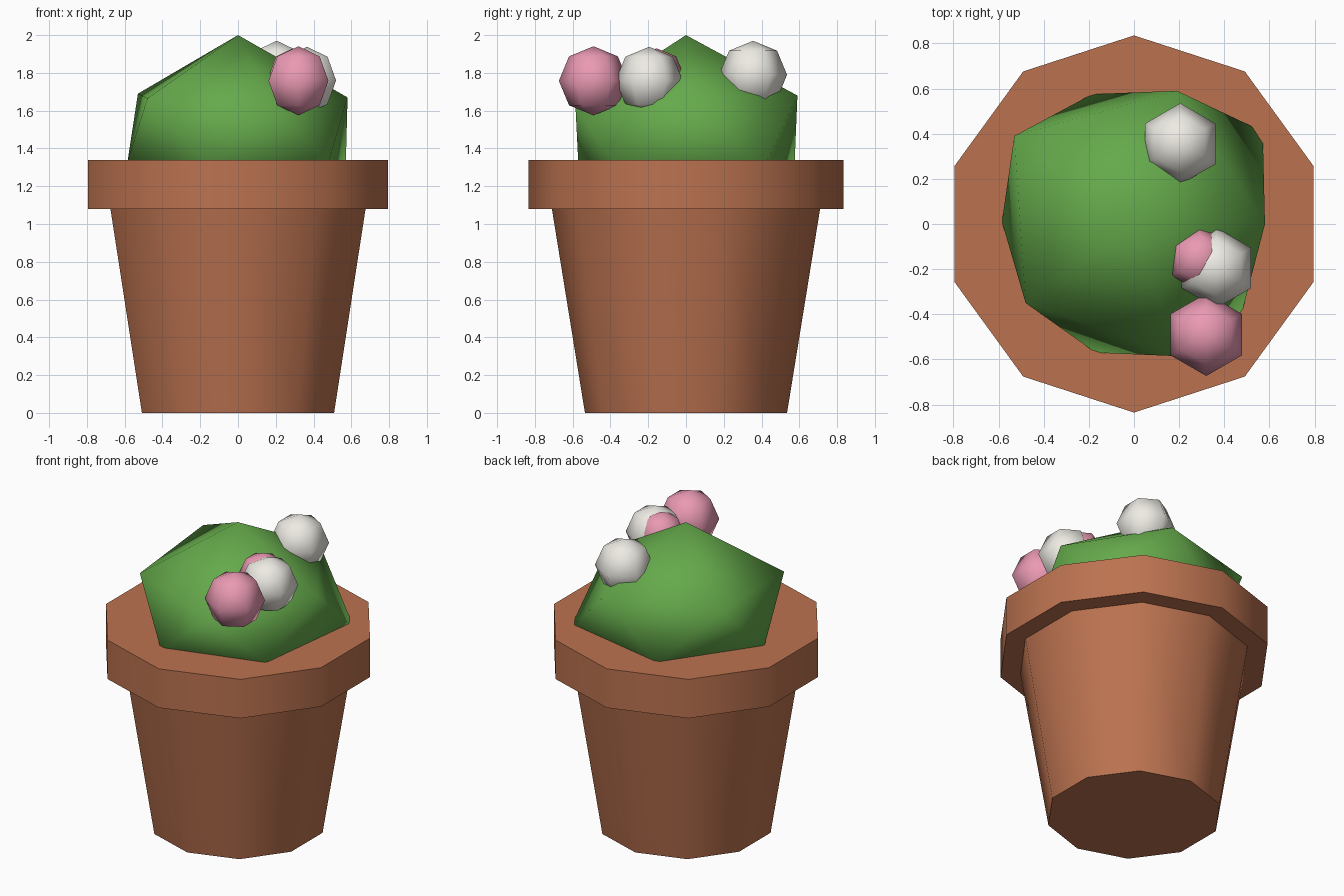
import bpy, bmesh, math

if "Cube" in bpy.data.objects:
    bpy.data.objects.remove(bpy.data.objects["Cube"])


def material(name, rgb):
    m = bpy.data.materials.new(name)
    m.diffuse_color = (*rgb, 1)
    m.use_nodes = True
    m.node_tree.nodes["Principled BSDF"].inputs["Base Color"].default_value = m.diffuse_color
    return m


def finish(name, bm, mat, angle):
    bmesh.ops.recalc_face_normals(bm, faces=bm.faces)
    me = bpy.data.meshes.new(name)
    bm.to_mesh(me)
    bm.free()
    ob = bpy.data.objects.new(name, me)
    bpy.context.collection.objects.link(ob)
    me.materials.append(mat)
    bpy.ops.object.select_all(action='DESELECT')
    ob.select_set(True)
    bpy.context.view_layer.objects.active = ob
    bpy.ops.object.shade_smooth_by_angle(angle=math.radians(angle))
    return ob


terracotta = material("terracotta", (0.50, 0.17, 0.08))
green = material("green", (0.13, 0.40, 0.07))
pink = material("pink", (0.82, 0.32, 0.45))
white = material("white", (0.85, 0.83, 0.77))

# Pot: ten-sided turned profile, with a corner towards +y
SIDES = 10
profile = [(0.535, 0), (0.71, 1.08), (0.835, 1.08), (0.835, 1.34)]
bm = bmesh.new()
rings = []
for r, z in profile:
    angles = [2 * math.pi * i / SIDES for i in range(SIDES)]
    rings.append([bm.verts.new((r * math.sin(a), r * math.cos(a), z)) for a in angles])
for lo, hi in zip(rings, rings[1:]):
    for i in range(SIDES):
        j = (i + 1) % SIDES
        bm.faces.new((lo[i], lo[j], hi[j], hi[i]))
bm.faces.new(rings[0])
bm.faces.new(rings[-1])
finish("pot", bm, terracotta, 40)

# Cactus: uneven twenty-faced ball, lower part sunk into the pot
upper = [(0.58, 0, 1.67), (0.19, 0.59, 1.68), (-0.53, 0.39, 1.69),
         (-0.48, -0.35, 1.665), (0.19, -0.585, 1.62)]
lower = [(0.57, 0.41, 1.29), (-0.185, 0.575, 1.32), (-0.585, 0.01, 1.33),
         (-0.17, -0.57, 1.32), (0.48, -0.385, 1.33)]
bm = bmesh.new()
top = bm.verts.new((0, 0, 2.0))
bottom = bm.verts.new((0, 0, 1.0))
U = [bm.verts.new(p) for p in upper]
L = [bm.verts.new(p) for p in lower]
for k in range(5):
    n = (k + 1) % 5
    for tri in ((top, U[k], U[n]), (U[k], L[k], U[n]),
                (L[k], L[n], U[n]), (bottom, L[n], L[k])):
        bm.faces.new(tri)
finish("cactus", bm, green, 70)

# Blossoms: six-segment, four-ring balls
blossoms = [("pink_blossom_front", (0.32, -0.49, 1.758), 0.183, pink),
            ("pink_blossom_small", (0.29, -0.155, 1.785), 0.145, pink),
            ("white_blossom_right", (0.365, -0.195, 1.76), 0.178, white),
            ("white_blossom_back", (0.205, 0.355, 1.79), 0.18, white)]
for name, centre, radius, mat in blossoms:
    bm = bmesh.new()
    bmesh.ops.create_uvsphere(bm, u_segments=6, v_segments=4, radius=radius)
    bmesh.ops.translate(bm, verts=bm.verts, vec=centre)
    finish(name, bm, mat, 80)
